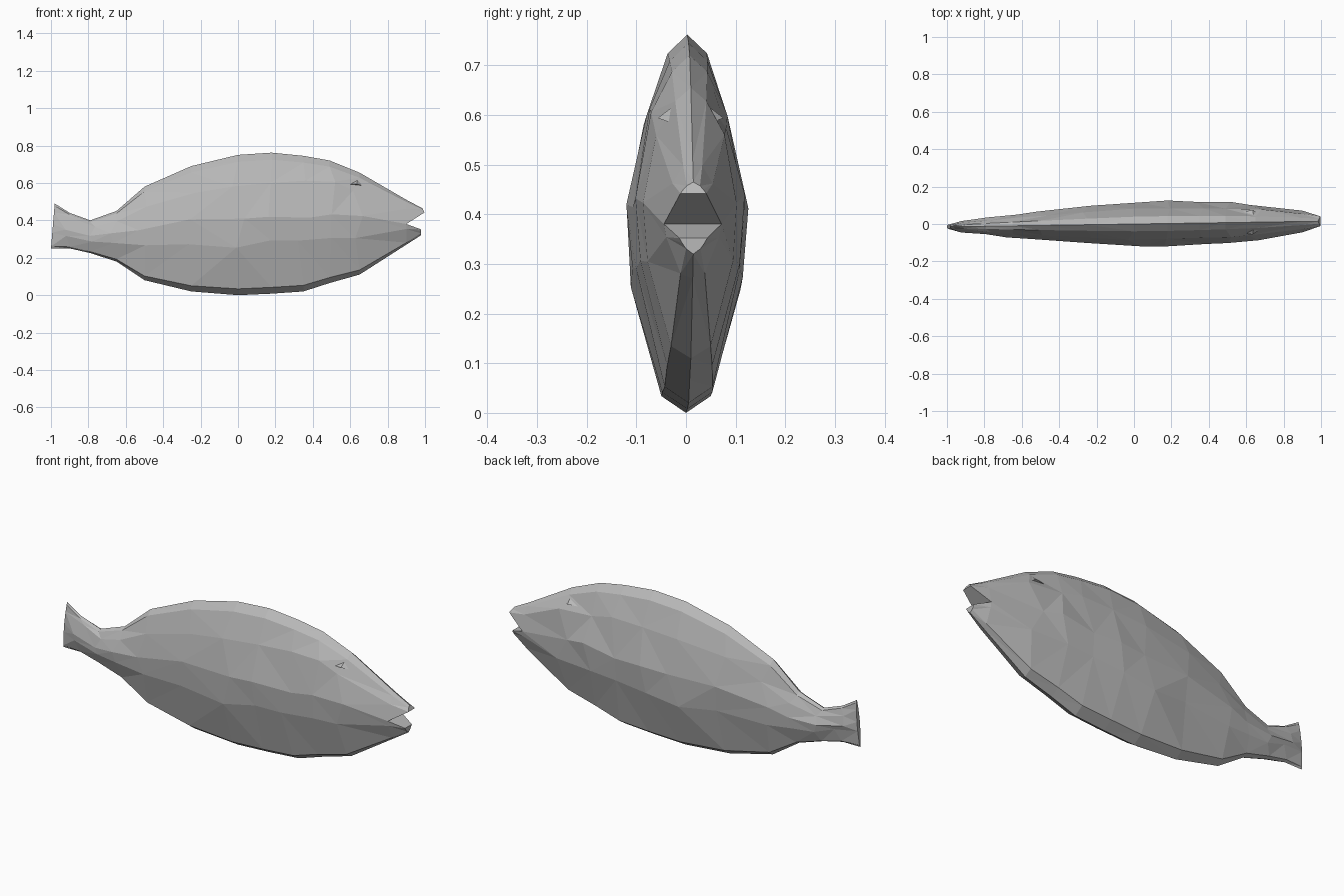
import bpy
import bmesh
import random

random.seed(4)
if "Cube" in bpy.data.objects:
    bpy.data.objects.remove(bpy.data.objects["Cube"])

grey = bpy.data.materials.new("plain grey")
grey.use_nodes = True
colour = (0.48, 0.48, 0.48, 1)
grey.diffuse_color = colour
grey.node_tree.nodes["Principled BSDF"].inputs["Base Color"].default_value = colour

# Body stations: x, underside height, back height, half width
STATIONS = [
    (-1.0, .25, .49, .012), (-.9, .25, .44, .03), (-.79, .225, .40, .045),
    (-.65, .18, .45, .06), (-.5, .08, .58, .075), (-.25, .02, .69, .098),
    (0, 0, .75, .118), (.18, .008, .762, .12), (.35, .02, .745, .115),
    (.49, .065, .72, .108), (.65, .11, .655, .095), (.9, .27, .51, .058),
]
# Cross-section from back to belly: height fraction, width fraction
HALF = [(1, 0), (.95, .33), (.8, .7), (.55, 1), (.35, .92), (.045, .42), (0, 0)]
MID = 3


def sway(x):
    return .015 * x


def finish(bm, name):
    bmesh.ops.triangulate(bm, faces=bm.faces[:], quad_method='BEAUTY')
    bmesh.ops.recalc_face_normals(bm, faces=bm.faces[:])
    mesh = bpy.data.meshes.new(name)
    bm.to_mesh(mesh)
    bm.free()
    mesh.materials.append(grey)
    obj = bpy.data.objects.new(name, mesh)
    bpy.context.collection.objects.link(obj)
    return obj


def bridge(bm, a, b, closed=True):
    n = len(a)
    for i in range(n if closed else n - 1):
        j = (i + 1) % n
        bm.faces.new((a[i], a[j], b[j], b[i]))


def section(bm, station, last, first):
    """One ring: down the left side, then up the right side."""
    x, low, high, width = station
    ring = []
    loop = [(f, w, 1) for f, w in HALF] + [(f, w, -1) for f, w in HALF[-2:0:-1]]
    for f, w, side in loop:
        if last and w == 1:
            f = .46
        px, py, pz = x, side * w * width, low + f * (high - low)
        if first:
            px += .02 * f
        elif not last and w > .5:
            # Uneven hand-cut facets on the flanks
            px += random.uniform(-.035, .035)
            pz += random.uniform(-.02, .02) * (high - low) / .7
            py += random.uniform(-.003, .003)
        ring.append(bm.verts.new((px, py + sway(px), pz)))
    return ring


def jaw(bm, root, tip_x, low, high, width, upper):
    """Extends half of the head ring to a lip and closes the mouth side."""
    n = len(root)
    tip = []
    for i, v in enumerate(root):
        t = abs(2 * i / (n - 1) - 1)
        side = 1 if v.co.y > sway(v.co.x) else -1
        if i == n // 2:
            side = 0
        z = high + (low - high) * t if upper else low + (high - low) * t
        tip.append(bm.verts.new((tip_x + (.012 * t if upper else 0),
                                 side * width * (t ** .6) + sway(tip_x), z)))
    bridge(bm, root, tip, closed=False)
    bm.faces.new(tip)
    bm.faces.new((root[0], tip[0], tip[-1], root[-1]))


# Body, tail and jaws in one closed skin
bm = bmesh.new()
rings = [section(bm, s, i == len(STATIONS) - 1, i == 0)
         for i, s in enumerate(STATIONS)]
for a, b in zip(rings, rings[1:]):
    bridge(bm, a, b)
bm.faces.new(rings[0])
head = rings[-1]
n = len(head)
upper = [head[(i - MID) % n] for i in range(2 * MID + 1)]
lower = [head[i] for i in range(MID, n - MID + 1)]
jaw(bm, upper, .985, .442, .465, .026, True)
jaw(bm, lower, .978, .32, .352, .028, False)
finish(bm, "fish_body")

# Small brow ridges above the eyes
for side, name in ((1, "left_brow"), (-1, "right_brow")):
    bm = bmesh.new()
    points = [(.56, .052, .592), (.68, .035, .582), (.64, .03, .622), (.635, .066, .594)]
    v = [bm.verts.new((x, side * y + sway(x), z)) for x, y, z in points]
    for tri in ((0, 1, 2), (0, 1, 3), (1, 2, 3), (0, 2, 3)):
        bm.faces.new([v[i] for i in tri])
    finish(bm, name)
